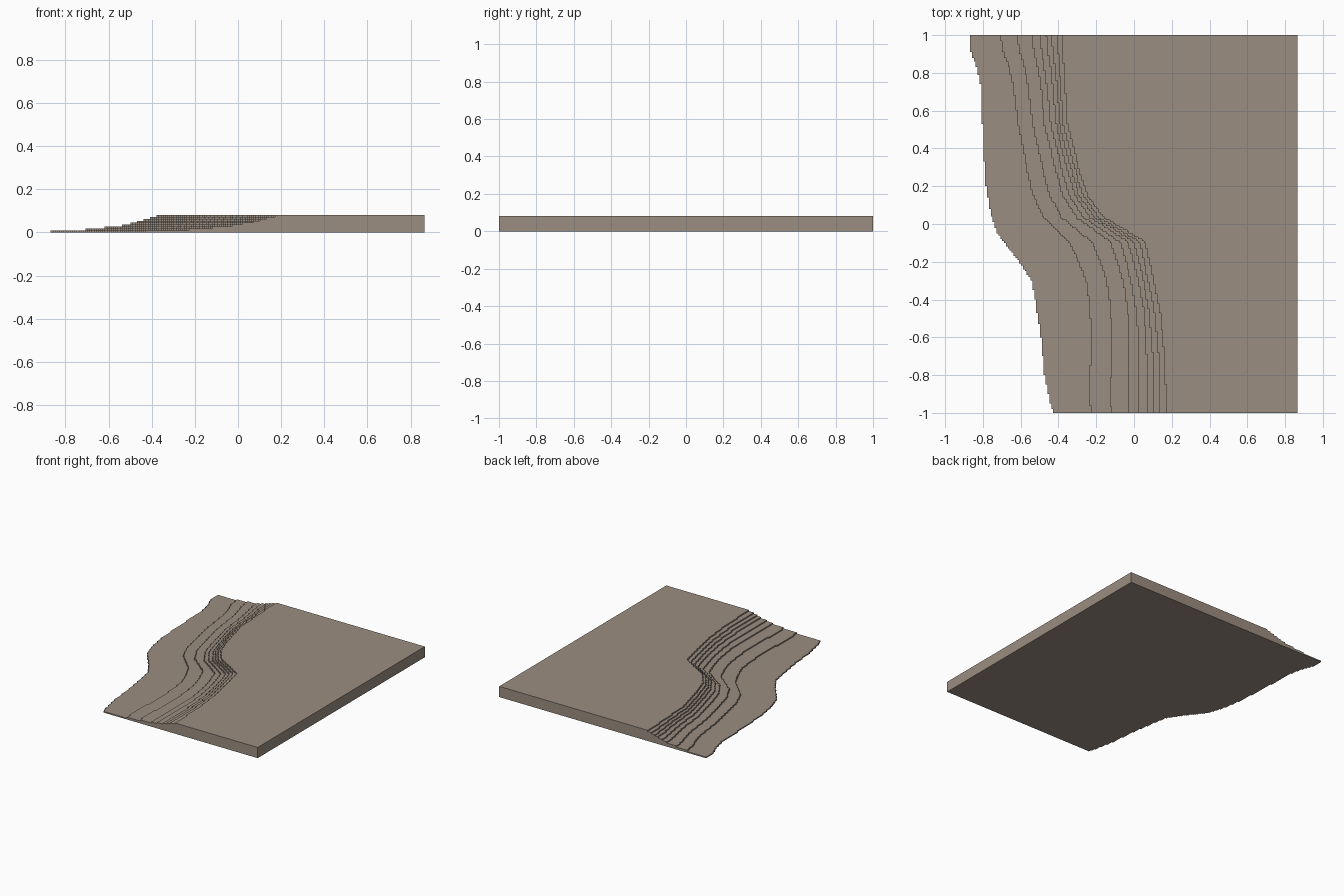
import bpy
import bmesh

cube = bpy.data.objects.get("Cube")
if cube:
    bpy.data.objects.remove(cube, do_unlink=True)

RIGHT, CELL, STEP, ROWS = 0.865, 0.01, 0.009, 200

# Plan curves (y, x) of the outer shore and of the plateau rim
SHORE = [(-1, -.43), (-.93, -.45), (-.8, -.475), (-.6, -.495), (-.4, -.525),
         (-.3, -.545), (-.2, -.61), (-.05, -.725), (.05, -.76), (.2, -.785),
         (.4, -.8), (.6, -.808), (.74, -.815), (.83, -.835), (.92, -.868), (1, -.868)]
RIM = [(-1, .17), (-.7, .16), (-.47, .136), (-.2, .08), (-.1, .06), (-.03, -.05),
       (.03, -.16), (.15, -.25), (.31, -.3), (.53, -.355), (.8, -.372), (1, -.384)]
# Position of each terrace between shore and rim
SPREAD = [0, .33, .51, .67, .755, .83, .885, .94, 1]


def curve_x(points, y):
    for (y0, x0), (y1, x1) in zip(points, points[1:]):
        if y <= y1:
            return x0 + (x1 - x0) * (y - y0) / (y1 - y0)
    return points[-1][1]


def terrace_edges(y):
    a, b = curve_x(SHORE, y), curve_x(RIM, y)
    power = 1 - 0.3 * (1 - y * y)
    return [round((a + (b - a) * f ** power) / CELL) * CELL + 0.002 for f in SPREAD]


def profile(edges):
    pts = []
    for k, x in enumerate(edges):
        pts += [(x, k * STEP), (x, (k + 1) * STEP)]
    return pts + [(RIGHT, len(edges) * STEP), (RIGHT, 0)]


bm = bmesh.new()


def face(*coords):
    bm.faces.new([bm.verts.new(c) for c in coords])


depth = 2 / ROWS
rows = [terrace_edges(-1 + (j + 0.5) * depth) for j in range(ROWS)]

# Terraces, risers, right wall and underside, one strip per row
for j, edges in enumerate(rows):
    y0, y1 = -1 + j * depth, -1 + (j + 1) * depth
    pts = profile(edges)
    for (xa, za), (xb, zb) in zip(pts, pts[1:] + pts[:1]):
        if abs(xa - xb) + abs(za - zb) > 1e-6:
            face((xa, y0, za), (xb, y0, zb), (xb, y1, zb), (xa, y1, za))

# Small front or back facing steps where the edge shifts between rows
for j in range(ROWS - 1):
    y = -1 + (j + 1) * depth
    for k, (xa, xb) in enumerate(zip(rows[j], rows[j + 1])):
        if abs(xa - xb) > 1e-6:
            z0, z1 = k * STEP, (k + 1) * STEP
            face((xb, y, z0), (xa, y, z0), (xa, y, z1), (xb, y, z1))

# Front and back walls
face(*[(x, -1, z) for x, z in reversed(profile(rows[0]))])
face(*[(x, 1, z) for x, z in profile(rows[-1])])

bmesh.ops.remove_doubles(bm, verts=bm.verts, dist=1e-5)
for f in bm.faces:
    f.normal_flip()
# Make the outer walls and terraces point outwards
bm.normal_update()
top = max(bm.faces, key=lambda f: f.calc_center_median().z)
if top.normal.z < 0:
    bmesh.ops.reverse_faces(bm, faces=bm.faces)
bm.normal_update()
for f in bm.faces:
    c = f.calc_center_median()
    if abs(c.y) > 0.9999 and f.normal.y * c.y < 0:
        f.normal_flip()

mesh = bpy.data.meshes.new("terraced_ground")
bm.to_mesh(mesh)
bm.free()
ground = bpy.data.objects.new("terraced_ground", mesh)
bpy.context.collection.objects.link(ground)

# Earth colour
earth = bpy.data.materials.new("earth_brown")
earth.use_nodes = True
colour = (0.33, 0.27, 0.22, 1)
earth.diffuse_color = colour
earth.node_tree.nodes["Principled BSDF"].inputs["Base Color"].default_value = colour
mesh.materials.append(earth)
